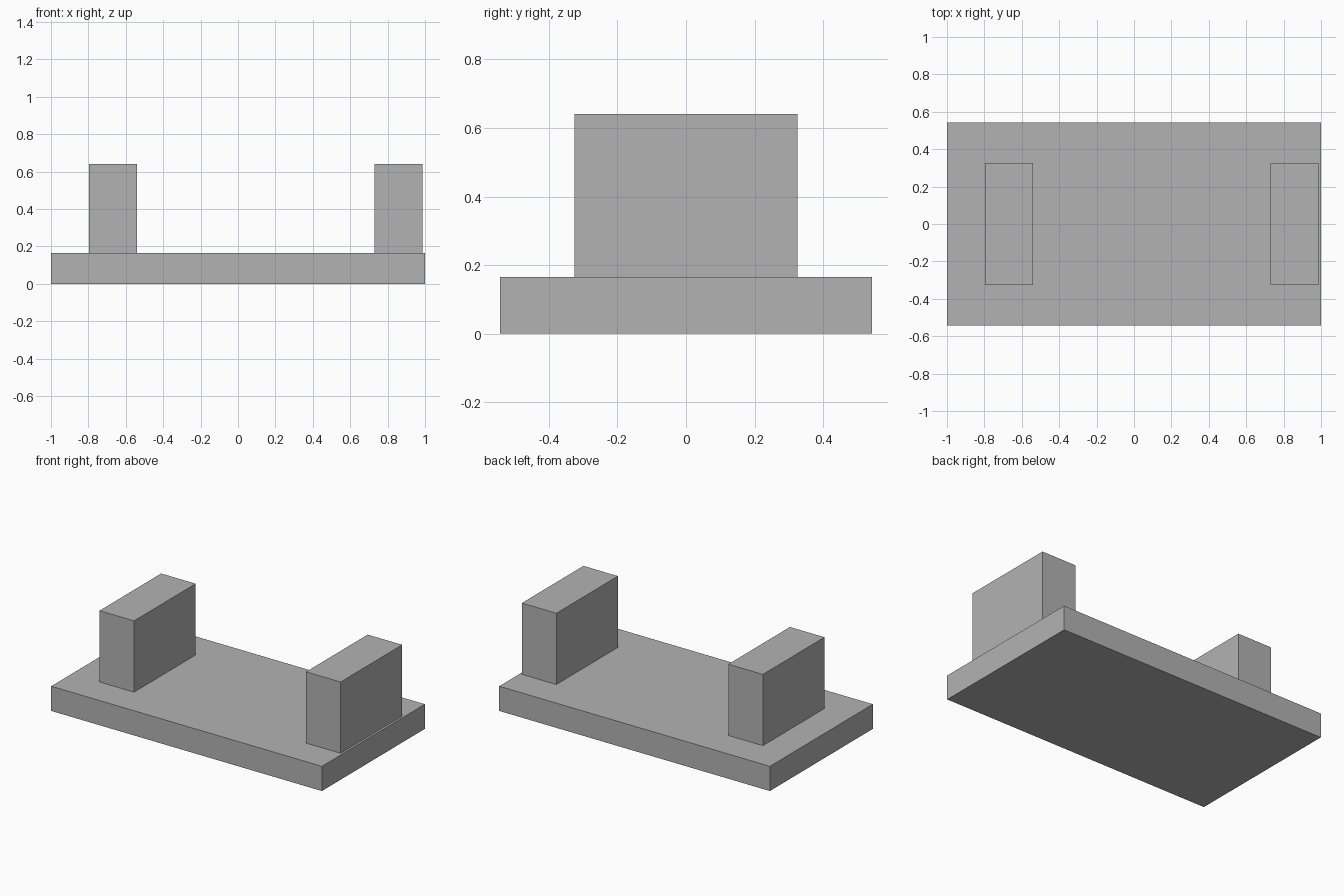
import bpy

# Remove the default object
default = bpy.data.objects.get("Cube")
if default:
    bpy.data.objects.remove(default, do_unlink=True)

# Single flat grey
GREY = (0.45, 0.45, 0.45, 1.0)
grey = bpy.data.materials.new("plain_grey")
grey.use_nodes = True
grey.diffuse_color = GREY
grey.node_tree.nodes["Principled BSDF"].inputs["Base Color"].default_value = GREY


def block(name, x, bottom, size):
    """Box centred on y = 0, resting on the height 'bottom'."""
    bpy.ops.mesh.primitive_cube_add(size=1, location=(x, 0, bottom + size[2] / 2))
    obj = bpy.context.object
    obj.name = name
    obj.scale = size
    bpy.ops.object.transform_apply(location=False, rotation=False, scale=True)
    obj.data.materials.append(grey)
    return obj


BASE_HEIGHT = 0.165
UPRIGHT = (0.255, 0.65, 0.476)

# Base slab
block("base_slab", 0, 0, (2.0, 1.086, BASE_HEIGHT))

# Two uprights, set off-centre along the slab
for name, x in (("right_upright", -0.668), ("left_upright", 0.858)):
    block(name, x, BASE_HEIGHT, UPRIGHT)
